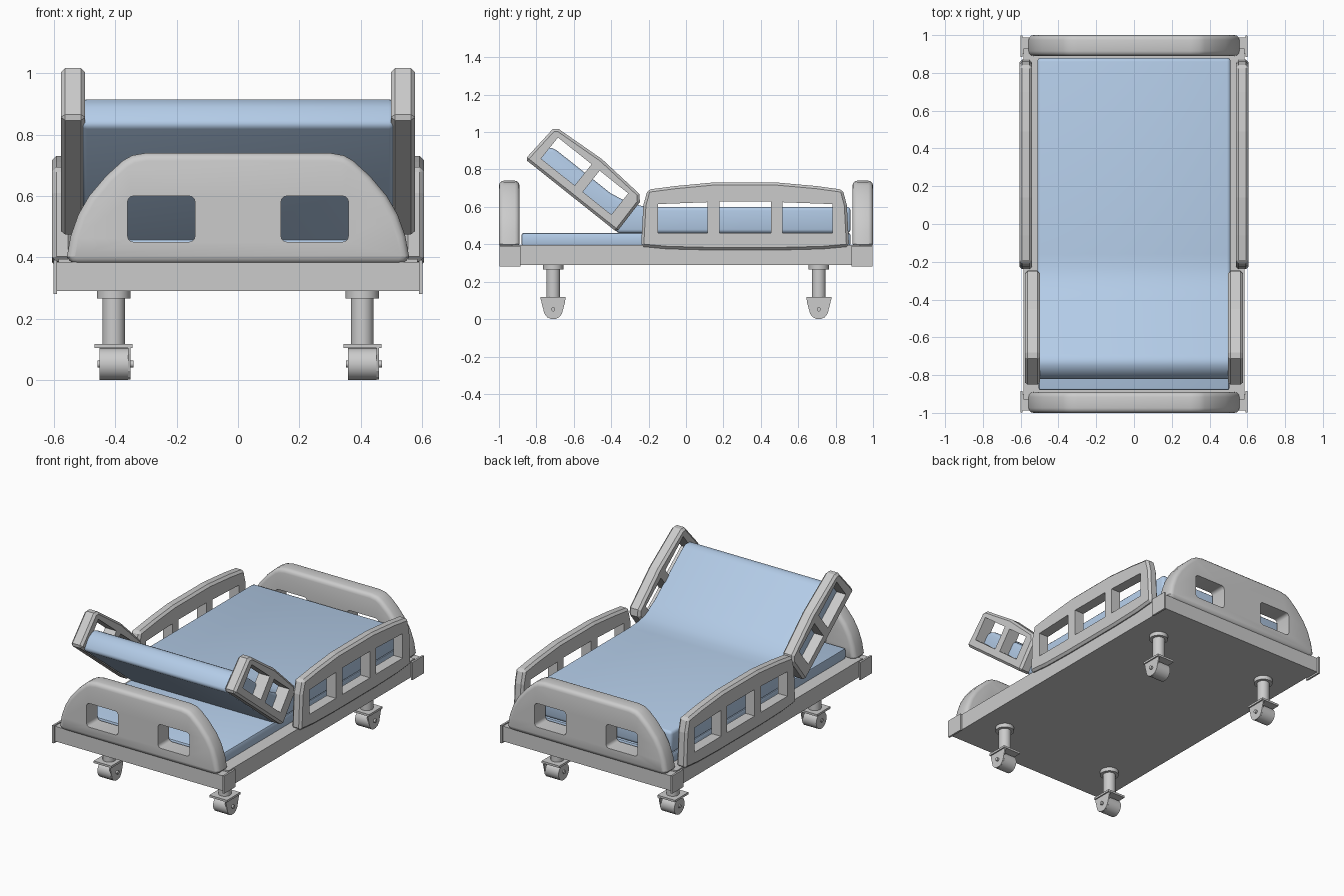
import bpy, bmesh
from math import pi, cos, sin
from mathutils import Matrix

if "Cube" in bpy.data.objects:
    bpy.data.objects.remove(bpy.data.objects["Cube"])

blue = bpy.data.materials.new("mattress_blue")
blue.diffuse_color = (0.45, 0.60, 0.80, 1)
blue.use_nodes = True
blue.node_tree.nodes["Principled BSDF"].inputs["Base Color"].default_value = blue.diffuse_color


def prism(name, polys, axis, lo, hi):
    """Extrude 2D outlines along x (outline in y,z) or along y (outline in x,z)."""
    bm = bmesh.new()
    place = (lambda a, b, t: (t, a, b)) if axis == 'x' else (lambda a, b, t: (a, t, b))
    for pts in polys:
        ends = [[bm.verts.new(place(a, b, t)) for a, b in pts] for t in (lo, hi)]
        bm.faces.new(ends[0])
        bm.faces.new(ends[1][::-1])
        n = len(pts)
        for i in range(n):
            j = (i + 1) % n
            bm.faces.new((ends[0][i], ends[1][i], ends[1][j], ends[0][j]))
    bmesh.ops.recalc_face_normals(bm, faces=bm.faces)
    return finish(name, bm)


def finish(name, bm):
    me = bpy.data.meshes.new(name)
    bm.to_mesh(me)
    bm.free()
    ob = bpy.data.objects.new(name, me)
    bpy.context.collection.objects.link(ob)
    return ob


def activate(ob):
    bpy.ops.object.select_all(action='DESELECT')
    ob.select_set(True)
    bpy.context.view_layer.objects.active = ob


def bevel(ob, width, segments=1, angle=0.5):
    m = ob.modifiers.new("bevel", 'BEVEL')
    m.width, m.segments, m.limit_method, m.angle_limit = width, segments, 'ANGLE', angle
    activate(ob)
    bpy.ops.object.modifier_apply(modifier=m.name)


def smooth(ob, angle=0.6):
    activate(ob)
    bpy.ops.object.shade_smooth_by_angle(angle=angle)


def cut(ob, holes, axis, lo, hi):
    cutter = prism("cutter", holes, axis, lo, hi)
    cutter.hide_render = True
    m = ob.modifiers.new("holes", 'BOOLEAN')
    m.object, m.operation, m.solver = cutter, 'DIFFERENCE', 'EXACT'
    activate(ob)
    bpy.ops.object.modifier_apply(modifier=m.name)
    bpy.data.objects.remove(cutter)


def rect(a0, a1, b0, b1, c=0.0):
    if not c:
        return [(a0, b0), (a1, b0), (a1, b1), (a0, b1)]
    out = []
    for ca, cb, start in ((a1 - c, b1 - c, 0), (a0 + c, b1 - c, 1),
                          (a0 + c, b0 + c, 2), (a1 - c, b0 + c, 3)):
        for k in range(4):
            t = (start + k / 3) * pi / 2
            out.append((ca + c * cos(t), cb + c * sin(t)))
    return out


def box(name, x0, x1, y0, y1, z0, z1):
    return prism(name, [rect(y0, y1, z0, z1)], 'x', x0, x1)


# Frame deck, end beams and their end caps
box("frame_deck", -0.585, 0.585, -0.93, 0.93, 0.29, 0.395)
for s, end in ((-1, "front"), (1, "rear")):
    y0, y1 = sorted((s * 0.90, s * 0.988))
    box(end + "_beam", -0.592, 0.592, y0, y1, 0.29, 0.385)
    y0, y1 = sorted((s * 0.885, s * 0.998))
    for t, side in ((-1, "left"), (1, "right")):
        x0, x1 = sorted((t * 0.59, t * 0.602))
        box(f"{end}_{side}_beam_cap", x0, x1, y0, y1, 0.28, 0.392)

# End boards with two hand holes each
half = [(0.545, 0.378), (0.558, 0.40), (0.545, 0.47), (0.52, 0.54), (0.485, 0.60),
        (0.43, 0.665), (0.375, 0.715), (0.345, 0.732), (0.30, 0.74)]
outline = half + [(-x, z) for x, z in reversed(half)]
for s, name in ((-1, "front_end_board"), (1, "rear_end_board")):
    y0, y1 = sorted((s * 0.89, s * 1.0))
    board = prism(name, [outline], 'y', y0, y1)
    bevel(board, 0.028, 3, 1.0)
    cut(board, [rect(0.14, 0.36, 0.45, 0.60, 0.02), rect(-0.36, -0.14, 0.45, 0.60, 0.02)],
        'y', y0 - 0.1, y1 + 0.1)
    smooth(board)

# Long side rails with three openings
rail = [(-0.24, 0.388), (-0.10, 0.375), (0.10, 0.37), (0.53, 0.37), (0.73, 0.375),
        (0.872, 0.388), (0.86, 0.61), (0.838, 0.692), (0.70, 0.711), (0.49, 0.73),
        (0.14, 0.73), (-0.06, 0.711), (-0.205, 0.692), (-0.228, 0.61)]
rail_holes = [[(-0.15, 0.46), (0.115, 0.46), (0.115, 0.625), (-0.15, 0.615)],
              rect(0.178, 0.455, 0.46, 0.628),
              [(0.515, 0.46), (0.782, 0.46), (0.782, 0.615), (0.515, 0.625)]]

# Tilted back rails: outline along the raised mattress, turned into y,z
tilt = 0.672


def tilted(pts):
    c, s = cos(tilt), sin(tilt)
    return [(-0.86 + u * c + v * s, 0.855 - u * s + v * c) for u, v in pts]


back_rail = tilted([(0, 0), (0.626, 0), (0.623, 0.203), (0.593, 0.235),
                    (0.321, 0.256), (0.041, 0.238), (0.015, 0.218)])
back_holes = [tilted(rect(0.065, 0.295, 0.055, 0.2)), tilted(rect(0.35, 0.545, 0.055, 0.2))]

for t, side in ((-1, "left"), (1, "right")):
    for name, pts, holes, inner, outer in (
            ("side_rail", rail, rail_holes, 0.54, 0.606),
            ("back_rail", back_rail, back_holes, 0.498, 0.577)):
        x0, x1 = sorted((t * inner, t * outer))
        ob = prism(f"{side}_{name}", [pts], 'x', x0, x1)
        bevel(ob, 0.014, 1, 1.0)
        cut(ob, holes, 'x', x0 - 0.05, x1 + 0.05)

# Base pad and bent mattress
pad = box("base_pad", -0.505, 0.505, -0.88, 0.88, 0.39, 0.46)
bevel(pad, 0.012, 2)
top = tilted([(0.04, 0), (0.034, 0.07), (0.05, 0.115), (0.075, 0.136), (0.105, 0.142), (0.47, 0.142)])
bed = top + [(-0.345, 0.642), (-0.29, 0.617), (-0.23, 0.604), (-0.16, 0.60),
             (0.88, 0.60), (0.88, 0.46), (-0.36, 0.46)]
mattress = prism("mattress", [bed], 'x', -0.512, 0.512)
bevel(mattress, 0.02, 3, 1.0)
for ob in (pad, mattress):
    ob.data.materials.append(blue)
    smooth(ob)


# Castors
def cyl(name, x, y, z, r, depth, axis='z', n=24):
    bm = bmesh.new()
    m = Matrix.Translation((x, y, z))
    if axis == 'x':
        m = m @ Matrix.Rotation(pi / 2, 4, 'Y')
    bmesh.ops.create_cone(bm, cap_ends=True, segments=n, radius1=r, radius2=r, depth=depth, matrix=m)
    ob = finish(name, bm)
    smooth(ob)


fork = [(-0.066, 0.112), (-0.062, 0.085), (-0.047, 0.03), (-0.032, 0.01), (-0.012, 0.002),
        (0.012, 0.002), (0.032, 0.01), (0.047, 0.03), (0.062, 0.085), (0.066, 0.112)]
for y, end in ((-0.71, "front"), (0.71, "rear")):
    for x, side in ((-0.405, "left"), (0.405, "right")):
        p = f"{end}_{side}_castor_"
        cyl(p + "collar", x, y, 0.278, 0.055, 0.026)
        cyl(p + "stem", x, y, 0.19, 0.037, 0.16)
        box(p + "plate", x - 0.062, x + 0.062, y - 0.067, y + 0.067, 0.105, 0.118)
        cyl(p + "wheel", x, y, 0.052, 0.052, 0.092, 'x')
        cyl(p + "axle", x + 0.006, y, 0.052, 0.011, 0.118, 'x', 12)
        prism(p + "fork", [[(y + a, b) for a, b in fork]], 'x', x + 0.046, x + 0.054)
